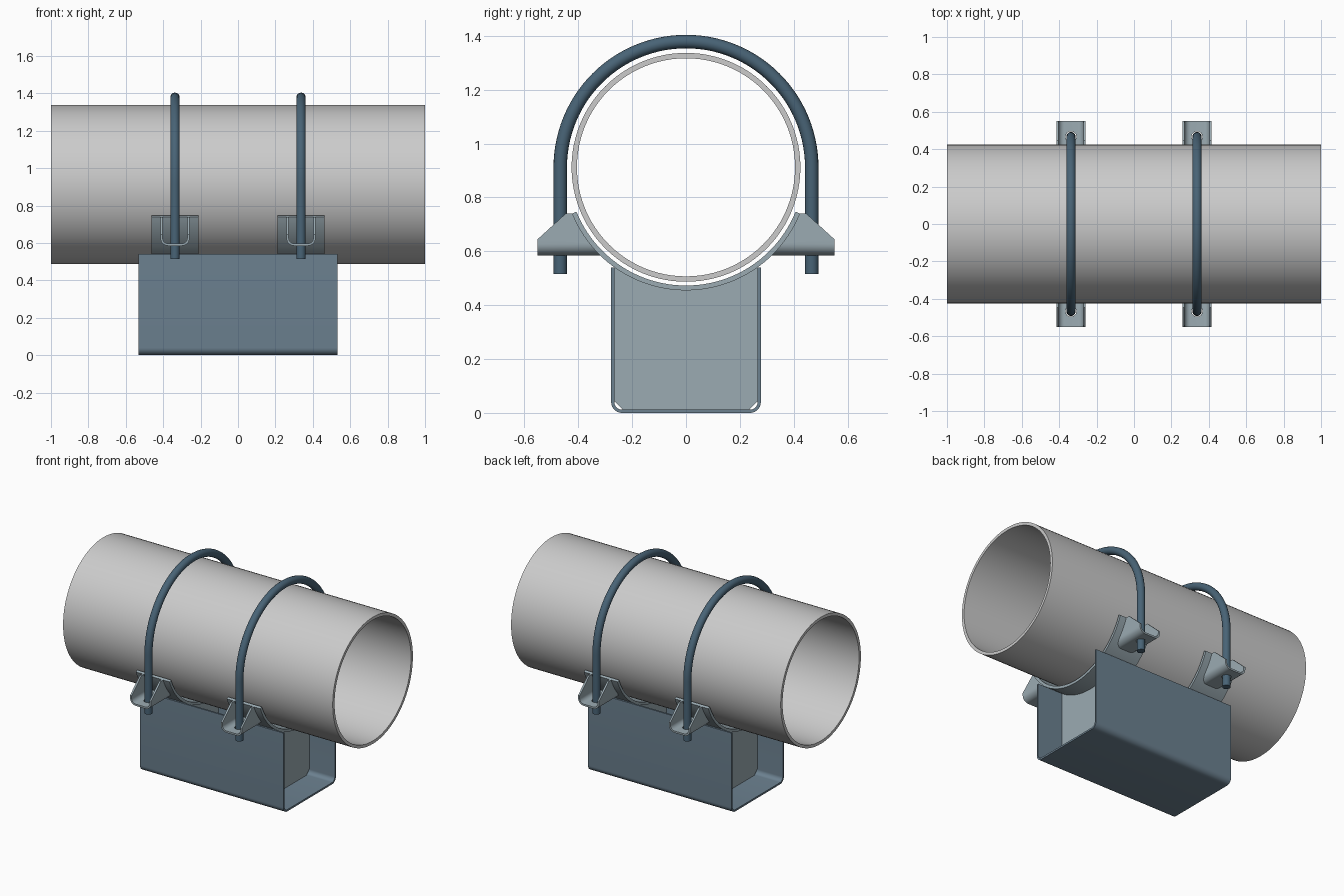
import bpy, bmesh
from math import sin, cos, pi, sqrt, asin

if "Cube" in bpy.data.objects:
    bpy.data.objects.remove(bpy.data.objects["Cube"])

CZ = 0.912        # pipe axis height
BX = 0.337        # x position of each support
SADDLE_R = 0.457  # outer radius of saddle


def material(name, rgb):
    m = bpy.data.materials.new(name)
    m.diffuse_color = (*rgb, 1)
    m.use_nodes = True
    m.node_tree.nodes["Principled BSDF"].inputs["Base Color"].default_value = m.diffuse_color
    return m


DARK = material("dark_steel", (0.065, 0.125, 0.18))
BLUE = material("blue_steel", (0.15, 0.22, 0.28))
PALE = material("pale_steel", (0.33, 0.41, 0.45))


def arc(r, a0, a1, n, cy=0.0, cz=CZ):
    return [(cy + r * cos(a0 + (a1 - a0) * i / n), cz + r * sin(a0 + (a1 - a0) * i / n))
            for i in range(n + 1)]


def place(p, d, axis):
    return (d, p[0], p[1]) if axis == 'X' else (p[0], d, p[1])


def finish(name, bm, mat=None):
    bmesh.ops.recalc_face_normals(bm, faces=bm.faces)
    me = bpy.data.meshes.new(name)
    bm.to_mesh(me)
    bm.free()
    ob = bpy.data.objects.new(name, me)
    bpy.context.collection.objects.link(ob)
    if mat:
        me.materials.append(mat)
    return ob


def strip(name, outer, inner, d0, d1, axis='X', closed=False, mat=None):
    """Sheet between two matching profiles, extruded from d0 to d1."""
    bm = bmesh.new()
    loops = [[bm.verts.new(place(p, d, axis)) for p in prof]
             for prof, d in ((outer, d0), (outer, d1), (inner, d1), (inner, d0))]
    n = len(outer)
    for i in range(n if closed else n - 1):
        j = (i + 1) % n
        for k in range(4):
            a, b = loops[k], loops[(k + 1) % 4]
            bm.faces.new((a[i], a[j], b[j], b[i]))
    if not closed:
        for i in (0, n - 1):
            bm.faces.new([l[i] for l in loops])
    return finish(name, bm, mat)


def prism(name, pts, d0, d1, axis='X', mat=None):
    bm = bmesh.new()
    f = bm.faces.new([bm.verts.new(place(p, d0, axis)) for p in pts])
    ext = bmesh.ops.extrude_face_region(bm, geom=[f])['geom']
    vec = (d1 - d0, 0, 0) if axis == 'X' else (0, d1 - d0, 0)
    bmesh.ops.translate(bm, vec=vec, verts=[v for v in ext if isinstance(v, bmesh.types.BMVert)])
    return finish(name, bm, mat)


def u_profile(c, half, z0, z1, r):
    """Open-topped U with rounded lower corners."""
    return ([(c - half, z1)] + arc(r, pi, 1.5 * pi, 8, c - half + r, z0 + r)
            + arc(r, 1.5 * pi, 2 * pi, 8, c + half - r, z0 + r) + [(c + half, z1)])


def activate(ob):
    bpy.ops.object.select_all(action='DESELECT')
    ob.select_set(True)
    bpy.context.view_layer.objects.active = ob


def boolean(ob, cutter, op):
    m = ob.modifiers.new("cut", 'BOOLEAN')
    m.object, m.operation, m.solver = cutter, op, 'EXACT'
    activate(ob)
    bpy.ops.object.modifier_apply(modifier=m.name)
    bpy.data.objects.remove(cutter)


def mirror(ob, y=False):
    m = ob.modifiers.new("mirror", 'MIRROR')
    m.use_axis = (True, y, False)
    m.use_mirror_merge = False
    activate(ob)
    bpy.ops.object.modifier_apply(modifier=m.name)


def smooth(ob):
    activate(ob)
    bpy.ops.object.shade_smooth_by_angle(angle=0.6)


# Pipe
N = 96
pipe = strip("pipe", arc(0.425, 0, 2 * pi, N)[:-1], arc(0.405, 0, 2 * pi, N)[:-1],
             -1, 1, closed=True)
smooth(pipe)

# Base channel
T = 0.012
base = strip("base_channel", u_profile(0, 0.278, 0, 0.54, 0.04),
             u_profile(0, 0.278 - T, T, 0.54, 0.04 - T), -0.532, 0.532, mat=BLUE)
smooth(base)

# Curved saddles under the pipe
a = asin((CZ - 0.744) / 0.447)
saddle = strip("saddles", arc(SADDLE_R, pi + a, 2 * pi - a, 48),
               arc(0.439, pi + a, 2 * pi - a, 48), BX - 0.125, BX + 0.125, mat=PALE)
mirror(saddle)
smooth(saddle)

# Web plates inside the channel, with clipped lower corners
W = 0.266
b = asin(W / SADDLE_R)
web = prism("web_plates", [(-W, 0.044), (-W + 0.032, T), (W - 0.032, T), (W, 0.044)]
            + arc(SADDLE_R - 0.002, 1.5 * pi + b, 1.5 * pi - b, 32), BX - 0.007, BX + 0.007, mat=PALE)
mirror(web)

# Bolt brackets: U sheet trimmed to the gusset outline, with a bolt hole
Z0, Z1 = 0.585, 0.74
bracket = strip("bolt_brackets", u_profile(BX, 0.078, Z0, 0.8, 0.042),
                u_profile(BX, 0.078 - T, Z0 + T, 0.8, 0.042 - T), 0.25, 0.65, axis='Y', mat=PALE)
r = SADDLE_R - 0.004
outline = prism("outline_cutter", [(0.551, Z0 - 0.02), (0.551, 0.645), (0.447, Z1)]
                + arc(r, -asin((CZ - Z1) / r), -asin((CZ - Z0 + 0.02) / r), 12),
                BX - 0.2, BX + 0.2)
outline.hide_render = True
boolean(bracket, outline, 'INTERSECT')
bpy.ops.mesh.primitive_cylinder_add(vertices=32, radius=0.029, depth=0.1, location=(BX, 0.467, Z0))
hole = bpy.context.object
hole.hide_render = True
boolean(bracket, hole, 'DIFFERENCE')
mirror(bracket, y=True)
smooth(bracket)

# U-bolts over the pipe
path = [(0.467, 0.515)] + arc(0.467, 0, pi, 56) + [(-0.467, 0.515)]
cu = bpy.data.curves.new("u_bolts", 'CURVE')
cu.dimensions = '3D'
cu.bevel_depth, cu.bevel_resolution, cu.use_fill_caps = 0.025, 6, True
for x in (-BX, BX):
    sp = cu.splines.new('POLY')
    sp.points.add(len(path) - 1)
    for p, (y, z) in zip(sp.points, path):
        p.co = (x, y, z, 1)
bolts = bpy.data.objects.new("u_bolts", cu)
bpy.context.collection.objects.link(bolts)
cu.materials.append(DARK)
activate(bolts)
bpy.ops.object.convert(target='MESH')
smooth(bpy.context.object)
